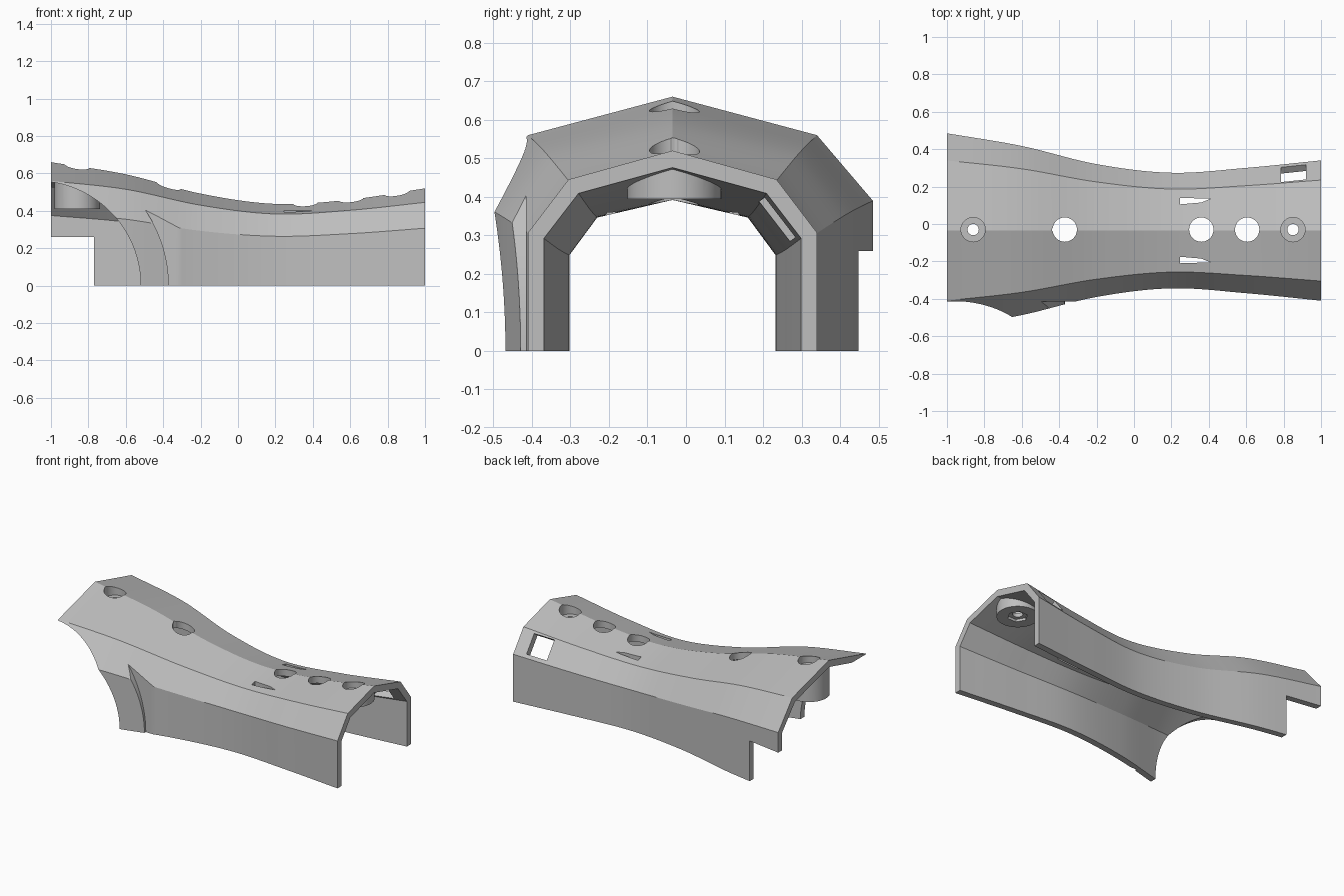
import bpy, bmesh, math
from mathutils import Matrix, Vector

if "Cube" in bpy.data.objects:
    bpy.data.objects.remove(bpy.data.objects["Cube"])

AXIS_Y = -0.035
STATIONS = 60

# Cross-section measures at six even stations from x = -1 to x = 1
HALF = (.52, .452, .355, .309, .335, .375)
SHOULDER = (.375, .33, .26, .222, .24, .27)
APEX_Z = (.66, .595, .492, .437, .46, .52)
SHOULDER_Z = (.56, .515, .43, .383, .403, .445)
SIDE_Z = (.39, .355, .293, .264, .278, .307)


def sample(table, x):
    """Smooth interpolation through the stations."""
    t = max(0, min(5, (x + 1) * 2.5))
    i = min(int(t), 4)
    f = t - i
    b, c = table[i], table[i + 1]
    a = table[i - 1] if i else 2 * b - c
    d = table[i + 2] if i < 4 else 2 * c - b
    return b + f / 2 * (c - a + f * (2 * a - 5 * b + 4 * c - d + f * (3 * (b - c) + d - a)))


def section(x, inner):
    """Angular arch outline; the inner one is set in by the wall thickness."""
    k = 1 if inner else 0
    h = sample(HALF, x) - .041 * k
    s = sample(SHOULDER, x) - .026 * k
    sz = sample(SHOULDER_Z, x) - .036 * k
    lz = sample(SIDE_Z, x) - .015 * k
    az = sample(APEX_Z, x) - .044 * k
    base = -.1 * k
    side = [(h, base), (h, lz), (s, sz)]
    pts = [(-y, z) for y, z in side] + [(0, az)] + side[::-1]
    return [(x, AXIS_Y + y, z) for y, z in pts]


def finish(name, bm):
    bmesh.ops.recalc_face_normals(bm, faces=bm.faces)
    mesh = bpy.data.meshes.new(name)
    bm.to_mesh(mesh)
    bm.free()
    obj = bpy.data.objects.new(name, mesh)
    bpy.context.collection.objects.link(obj)
    return obj


def loft(name, inner):
    bm = bmesh.new()
    xs = [-1 + 2 * i / STATIONS for i in range(STATIONS + 1)]
    if inner:
        xs = [-1.1] + xs + [1.1]
    rings = [[bm.verts.new(p) for p in section(x, inner)] for x in xs]
    for r, q in zip(rings, rings[1:]):
        for i in range(len(r)):
            j = (i + 1) % len(r)
            bm.faces.new((r[i], r[j], q[j], q[i]))
    bm.faces.new(rings[0])
    bm.faces.new(rings[-1])
    return finish(name, bm)


def prism(name, outline, depth):
    """Straight solid from a closed outline of 3D points and a depth vector."""
    bm = bmesh.new()
    face = bm.faces.new([bm.verts.new(p) for p in outline])
    ext = bmesh.ops.extrude_face_region(bm, geom=[face])["geom"]
    bmesh.ops.translate(bm, vec=depth, verts=[v for v in ext if isinstance(v, bmesh.types.BMVert)])
    return finish(name, bm)


def pin(name, x, radius, low, high, sides=48):
    turns = [math.tau * i / sides for i in range(sides)]
    ring = [(x + radius * math.cos(a), -.03 + radius * math.sin(a), low) for a in turns]
    return prism(name, ring, (0, 0, high - low))


def box(name, centre, size, tilt=0):
    bm = bmesh.new()
    place = Matrix.Translation(centre) @ Matrix.Rotation(tilt, 4, 'X') @ Matrix.Diagonal((*size, 1))
    bmesh.ops.create_cube(bm, size=1, matrix=place)
    return finish(name, bm)


def cut(target, tool):
    mod = target.modifiers.new("cut", 'BOOLEAN')
    mod.operation = 'DIFFERENCE'
    mod.solver = 'EXACT'
    mod.object = tool
    bpy.context.view_layer.objects.active = target
    bpy.ops.object.modifier_apply(modifier=mod.name)
    bpy.data.objects.remove(tool)


# Hollow core, with the two screw bosses left standing
core = loft("core", True)
BOSSES = ((-.86, .41), (.85, .395))
for x, low in BOSSES:
    cut(core, pin("boss", x, .122, low, 1))

# Arched shell
shell = loft("arched_cover", False)
cut(shell, core)

# Through holes along the ridge
for x in (-.37, .36, .605):
    cut(shell, pin("hole", x, .065, .2, 1))
cut(shell, pin("hole_nick", -.425, .014, .2, 1, 12))

# Counterbored screw holes with hexagonal nut pockets
for x, low in BOSSES:
    floor = sample(APEX_Z, x) - .06
    cut(shell, pin("counterbore", x, .065, floor, 1))
    cut(shell, pin("screw_hole", x, .03, .2, 1))
    cut(shell, pin("nut_pocket", x, .06, .2, floor - .025, 6))

# Tapered sight slots on both roof faces
for sign in (1, -1):
    outline = [(.245, .175), (.41, .17), (.36, .15), (.245, .14)]
    cut(shell, prism("slot", [(x, AXIS_Y + y * sign, .3) for x, y in outline], (0, 0, .3)))

# Window in the back bevel
cut(shell, box("window", (.853, .275, .37), (.135, .13, .14), math.radians(-53)))

# Notch under the back corner
cut(shell, box("notch", (-1, .4, .06), (.46, .6, .4)))


def arc(radius, y):
    turns = [math.tau * i / 128 for i in range(128)]
    return [(-1.08 + radius * math.cos(a), y, radius * math.sin(a)) for a in turns]


# Round cutaway in the front corner
cut(shell, prism("cutaway", arc(.56, -.9), (0, .65, 0)))

# Shallow curved step behind the cutaway
step = box("step", (-.4, -.665, .2), (.5, .5, .8))
cut(step, prism("step_edge", arc(.71, -1), (0, .8, 0)))
cut(shell, step)

# Grey plastic
grey = bpy.data.materials.new("grey_plastic")
grey.use_nodes = True
colour = (.52, .52, .52, 1)
grey.diffuse_color = colour
grey.node_tree.nodes["Principled BSDF"].inputs["Base Color"].default_value = colour
shell.data.materials.clear()
shell.data.materials.append(grey)
for p in shell.data.polygons:
    p.material_index = 0

bpy.ops.object.select_all(action='DESELECT')
shell.select_set(True)
bpy.context.view_layer.objects.active = shell
bpy.ops.object.shade_smooth_by_angle(angle=math.radians(22))
